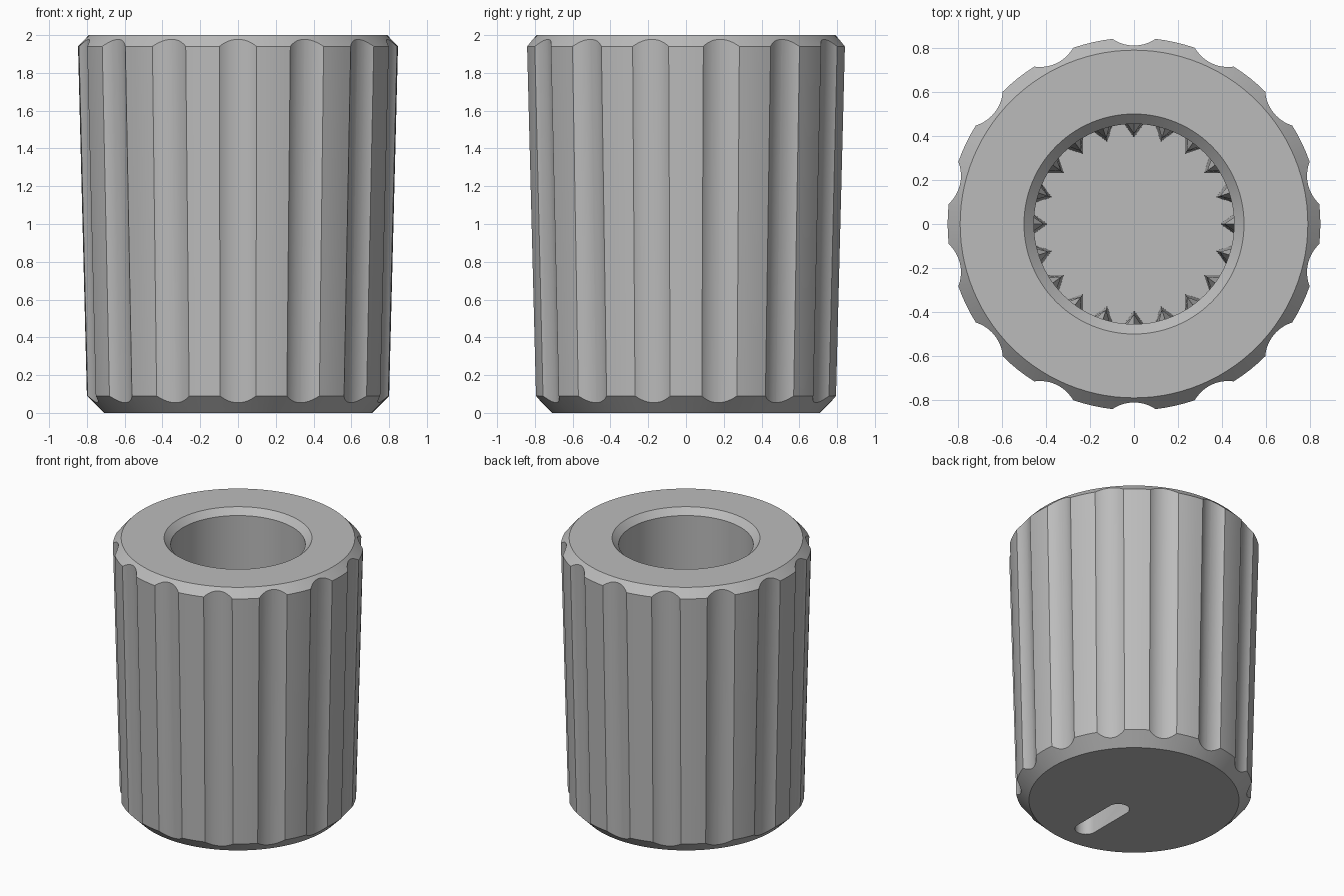
import bpy, bmesh
from math import radians, pi, sin, cos
from mathutils import Matrix, Vector

cube = bpy.data.objects.get("Cube")
if cube:
    bpy.data.objects.remove(cube, do_unlink=True)

grey = bpy.data.materials.new("light_grey")
grey.use_nodes = True
grey.diffuse_color = (0.5, 0.5, 0.5, 1)
grey.node_tree.nodes["Principled BSDF"].inputs["Base Color"].default_value = (0.5, 0.5, 0.5, 1)

FLUTES, TEETH = 14, 20
FLOOR = 0.3


def to_object(bm, name):
    bmesh.ops.recalc_face_normals(bm, faces=bm.faces)
    mesh = bpy.data.meshes.new(name)
    bm.to_mesh(mesh)
    bm.free()
    mesh.materials.append(grey)
    obj = bpy.data.objects.new(name, mesh)
    bpy.context.collection.objects.link(obj)
    return obj


def activate(obj):
    bpy.ops.object.select_all(action="DESELECT")
    obj.select_set(True)
    bpy.context.view_layer.objects.active = obj


def cut(obj, cutter):
    mod = obj.modifiers.new("cut", "BOOLEAN")
    mod.operation, mod.solver, mod.object = "DIFFERENCE", "EXACT", cutter
    activate(obj)
    bpy.ops.object.modifier_apply(modifier=mod.name)
    bpy.data.objects.remove(cutter, do_unlink=True)


# Knob body: turned profile with chamfers and a blind bore
profile = [(0, 0), (0.71, 0), (0.80, 0.09), (0.847, 1.94), (0.79, 2.0),
           (0.50, 2.0), (0.455, 1.955), (0.455, FLOOR), (0, FLOOR)]
bm = bmesh.new()
verts = [bm.verts.new((r, 0, z)) for r, z in profile]
edges = [bm.edges.new(pair) for pair in zip(verts, verts[1:])]
bmesh.ops.spin(bm, geom=verts + edges, cent=(0, 0, 0), axis=(0, 0, 1),
               angle=2 * pi, steps=FLUTES * 8, use_duplicate=False)
bmesh.ops.remove_doubles(bm, verts=bm.verts, dist=0.0001)
body = to_object(bm, "knob_body")

# Grip flutes: round cutters leaning with the tapered wall
bm = bmesh.new()
low, high = Vector((0.93, 0, -0.1)), Vector((0.984, 0, 2.1))
lean = (high - low).to_track_quat("Z", "Y").to_matrix().to_4x4()
for i in range(FLUTES):
    turn = Matrix.Rotation(radians(90) + 2 * pi * i / FLUTES, 4, "Z")
    bmesh.ops.create_cone(bm, cap_ends=True, segments=64, radius1=0.17, radius2=0.17,
                          depth=(high - low).length,
                          matrix=turn @ Matrix.Translation((low + high) / 2) @ lean)
cut(body, to_object(bm, "flute_cutter"))

# Pointer slot in the closed end: rounded at both ends
bm = bmesh.new()
bmesh.ops.create_cone(bm, cap_ends=True, segments=32, radius1=0.075, radius2=0.075, depth=0.3,
                      matrix=Matrix.Rotation(pi / 32, 4, "Z"))
for v in bm.verts:
    v.co.y += (0.17 if v.co.y > 0 else -0.17) - 0.335
cut(body, to_object(bm, "slot_cutter"))

activate(body)
bpy.ops.object.shade_smooth_by_angle(angle=radians(25))

# Gripping teeth inside the bore: drafted ridges with sloped tops
bm = bmesh.new()
sections = [(FLOOR - 0.02, 0.393, 0.055), (1.2, 0.41, 0.04), (1.3, 0.452, 0.006)]
for i in range(TEETH):
    turn = Matrix.Rotation(2 * pi * i / TEETH, 4, "Z")
    rings = [[bm.verts.new(turn @ Vector(p)) for p in
              ((0.47, -w, z), (tip, 0, z), (0.47, w, z))] for z, tip, w in sections]
    for a, b in zip(rings, rings[1:]):
        for j in range(3):
            k = (j + 1) % 3
            bm.faces.new((a[j], a[k], b[k], b[j]))
    bm.faces.new(rings[0])
    bm.faces.new(rings[-1])
to_object(bm, "bore_teeth")
